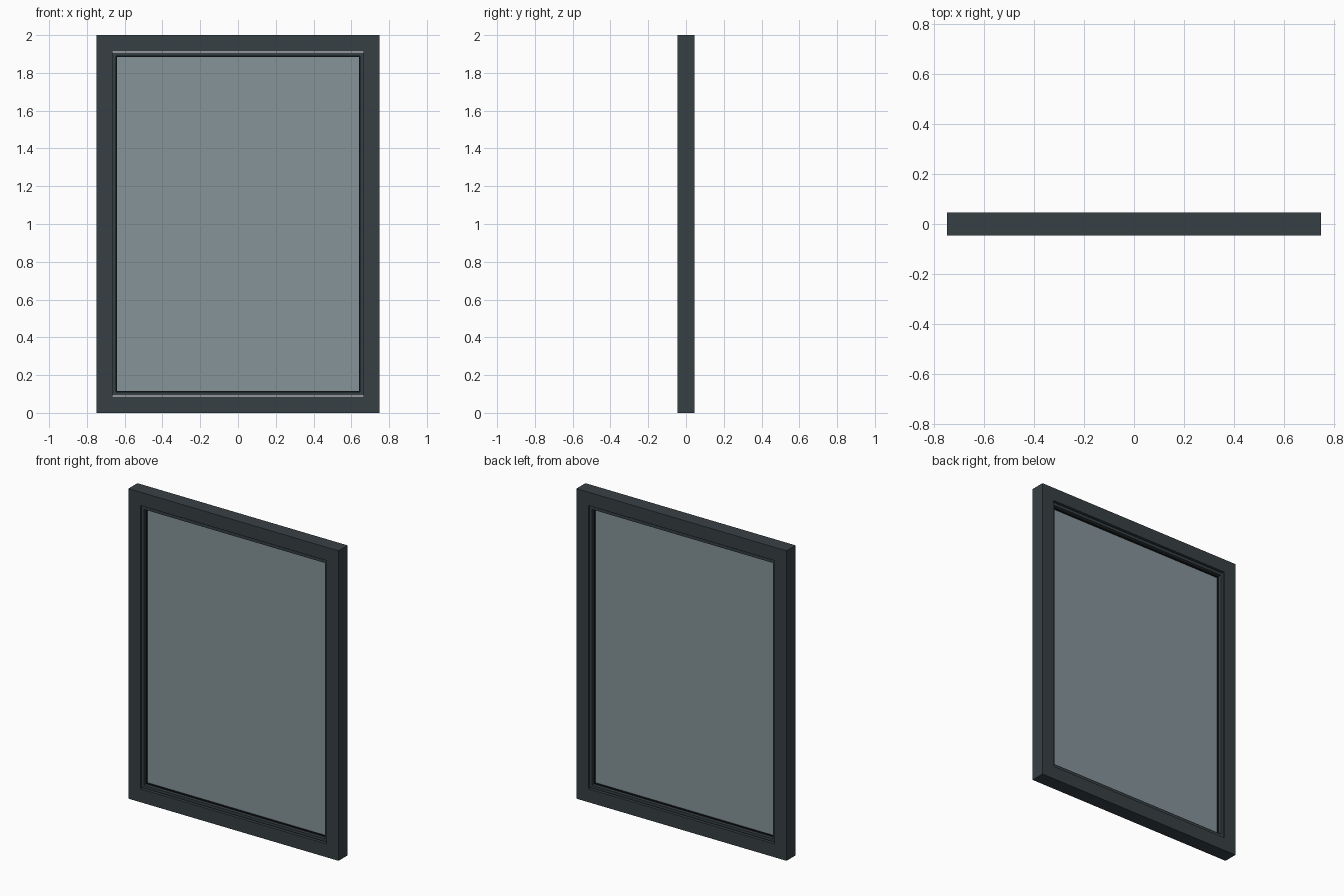
import bpy, bmesh

if "Cube" in bpy.data.objects:
    bpy.data.objects.remove(bpy.data.objects["Cube"])

W, H, D = 0.75, 2.0, 0.046      # half width, height, half depth
BORDER = 0.086                  # visible width of the outer frame


def material(name, rgba):
    m = bpy.data.materials.new(name)
    m.diffuse_color = rgba
    m.use_nodes = True
    m.node_tree.nodes["Principled BSDF"].inputs["Base Color"].default_value = m.diffuse_color
    return m


frame_mat = material("dark_grey_metal", (0.039, 0.051, 0.058, 1))
seal_mat = material("black_rubber", (0.008, 0.009, 0.010, 1))
glass_mat = material("tinted_glass", (0.235, 0.295, 0.315, 0.65))


def box(name, lo, hi, mat):
    """Box between two opposite corners."""
    bm = bmesh.new()
    bmesh.ops.create_cube(bm, size=1)
    for v in bm.verts:
        v.co = [(a + b) / 2 + c * (b - a) for a, b, c in zip(lo, hi, v.co)]
    mesh = bpy.data.meshes.new(name)
    bm.to_mesh(mesh)
    bm.free()
    mesh.materials.append(mat)
    ob = bpy.data.objects.new(name, mesh)
    bpy.context.collection.objects.link(ob)
    return ob


def surround(name, x_out, x_in, z_out, z_in, y, mat):
    """Four bars around an opening; z values are distances from each end."""
    for side, s in (("left", -1), ("right", 1)):
        a, b = sorted((s * x_out, s * x_in))
        box(f"{name}_{side}_stile", (a, -y, z_out), (b, y, H - z_out), mat)
    box(f"{name}_bottom_rail", (-x_in, -y, z_out), (x_in, y, z_in), mat)
    box(f"{name}_top_rail", (-x_in, -y, H - z_in), (x_in, y, H - z_out), mat)


# Outer frame
surround("frame", W, W - BORDER, 0, BORDER, D, frame_mat)

# Recessed glazing bead, with a narrow open gap above and below
surround("glazing_bead", W - BORDER, 0.647, 0.092, 0.110, 0.036, frame_mat)

# Thin rubber seal holding the glass
surround("glass_seal", 0.647, 0.640, 0.110, 0.117, 0.014, seal_mat)

# Glass pane
box("glass_pane", (-0.640, -0.006, 0.117), (0.640, 0.006, H - 0.117), glass_mat)
